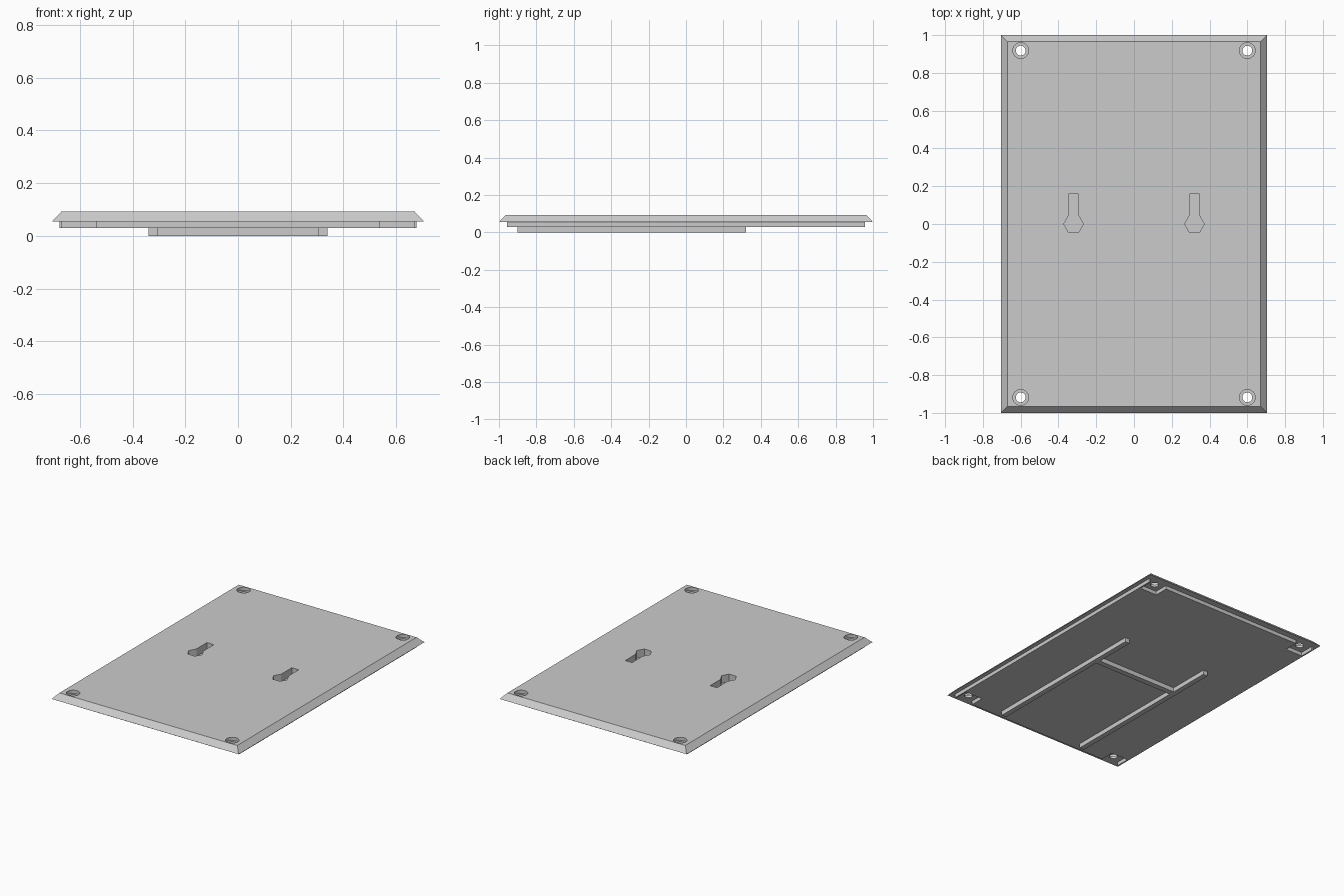
import bpy, bmesh, math

cube = bpy.data.objects.get("Cube")
if cube:
    bpy.data.objects.remove(cube, do_unlink=True)

grey = bpy.data.materials.new("plain grey")
grey.use_nodes = True
colour = (0.6, 0.6, 0.6, 1)
grey.diffuse_color = colour
grey.node_tree.nodes["Principled BSDF"].inputs["Base Color"].default_value = colour


def loft(name, sections):
    """Closed solid through stacked outlines, each (points, z)."""
    bm = bmesh.new()
    loops = [[bm.verts.new((x, y, z)) for x, y in pts] for pts, z in sections]
    bm.faces.new(loops[0][::-1])
    bm.faces.new(loops[-1])
    for low, high in zip(loops, loops[1:]):
        n = len(low)
        for i in range(n):
            j = (i + 1) % n
            bm.faces.new((low[i], low[j], high[j], high[i]))
    bmesh.ops.recalc_face_normals(bm, faces=bm.faces)
    mesh = bpy.data.meshes.new(name)
    bm.to_mesh(mesh)
    bm.free()
    mesh.materials.append(grey)
    obj = bpy.data.objects.new(name, mesh)
    bpy.context.collection.objects.link(obj)
    return obj


def rect(x0, x1, y0, y1):
    return [(x0, y0), (x1, y0), (x1, y1), (x0, y1)]


def ring(cx, cy, r, n):
    return [(cx + r * math.cos(math.tau * i / n), cy + r * math.sin(math.tau * i / n))
            for i in range(n)]


def combine(target, tool, operation):
    mod = target.modifiers.new("combine", 'BOOLEAN')
    mod.operation = operation
    mod.solver = 'EXACT'
    mod.object = tool
    bpy.context.view_layer.objects.active = target
    bpy.ops.object.modifier_apply(modifier=mod.name)
    bpy.data.objects.remove(tool, do_unlink=True)


RIM, SLAB, TOP = 0.055, 0.03, 0.092

# Bevelled cover plate with a stepped slab beneath it
plate = loft("cover_plate", [(rect(-.705, .705, -1, 1), RIM),
                             (rect(-.67, .67, -.965, .965), TOP)])
slab = loft("slab", [(rect(-.677, .677, -.957, .957), SLAB),
                     (rect(-.677, .677, -.957, .957), RIM + .01)])
combine(plate, slab, 'UNION')

for sx in (-1, 1):
    for sy in (-1, 1):
        # Corner recess under each screw, open at the end
        xs = sorted((sx * .538, sx * .667))
        ys = sorted((sy * .86, sy * 1.1))
        combine(plate, loft("recess", [(rect(*xs, *ys), 0), (rect(*xs, *ys), RIM)]), 'DIFFERENCE')
        # Stepped screw hole
        wide, narrow = ring(sx * .6, sy * .918, .042, 24), ring(sx * .6, sy * .918, .026, 24)
        combine(plate, loft("screw_hole", [(narrow, 0), (narrow, .07), (wide, .07), (wide, .15)]),
                'DIFFERENCE')
    # Blind keyhole: hexagonal head with a straight slot
    keyhole = ring(sx * .32, 0, .052, 6)
    keyhole[2:2] = [(sx * .32 + .026, .16), (sx * .32 - .026, .16)]
    combine(plate, loft("keyhole", [(keyhole, .04), (keyhole, .15)]), 'DIFFERENCE')

# Runners and cross bar on the underside
for side, sx in (("left", 1), ("right", -1)):
    outline = rect(*sorted((sx * .305, sx * .34)), -.9, .32)
    loft(side + "_runner", [(outline, 0), (outline, SLAB)])
bar = rect(-.305, .305, -.01, .028)
loft("cross_bar", [(bar, 0), (bar, SLAB)])
